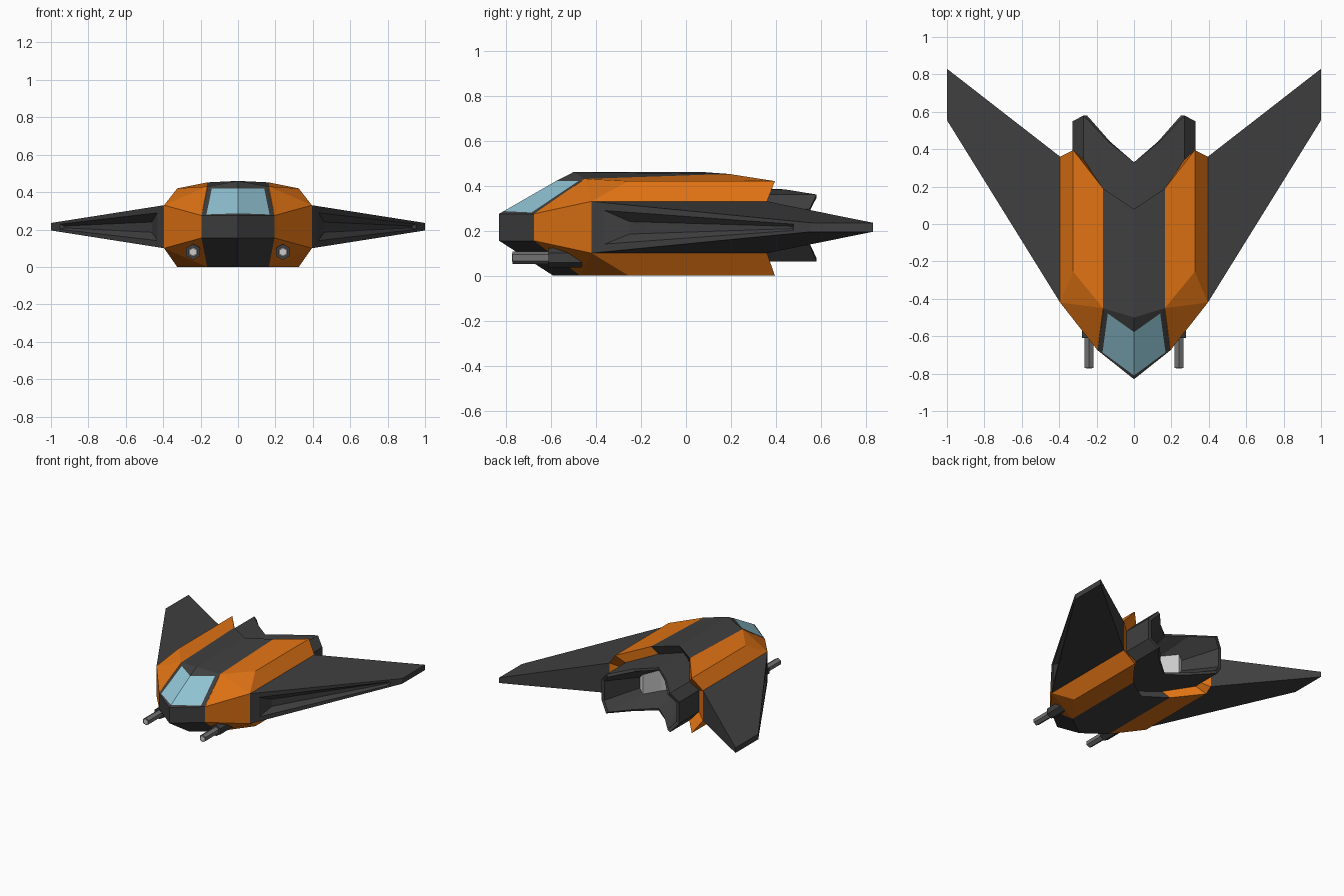
import bpy, bmesh, math
from mathutils import Vector as V, Matrix

if "Cube" in bpy.data.objects:
    bpy.data.objects.remove(bpy.data.objects["Cube"])


def material(name, rgb):
    m = bpy.data.materials.new(name)
    m.diffuse_color = (*rgb, 1)
    m.use_nodes = True
    m.node_tree.nodes["Principled BSDF"].inputs["Base Color"].default_value = m.diffuse_color
    return m


MATS = [material("dark grey", (0.05, 0.05, 0.05)),
        material("orange", (0.74, 0.17, 0.007)),
        material("pale blue glass", (0.28, 0.55, 0.65)),
        material("light grey", (0.6, 0.6, 0.6)),
        material("barrel grey", (0.17, 0.17, 0.17))]
GREY, ORANGE, GLASS, LIGHT, BARREL = range(5)


def finish(name, bm):
    me = bpy.data.meshes.new(name)
    bm.to_mesh(me)
    bm.free()
    for m in MATS:
        me.materials.append(m)
    ob = bpy.data.objects.new(name, me)
    bpy.context.collection.objects.link(ob)
    return ob


def build(name, faces, sides=(1, -1)):
    """Flat faces (points, colour) given for +x, repeated on each side."""
    bm = bmesh.new()
    for s in sides:
        for pts, col in faces:
            f = bm.faces.new([bm.verts.new((p[0] * s, p[1], p[2])) for p in pts])
            f.material_index = col
    bmesh.ops.remove_doubles(bm, verts=bm.verts, dist=0.0005)
    bmesh.ops.recalc_face_normals(bm, faces=bm.faces)
    return finish(name, bm)


def bridge(a, b, cols):
    return [((a[i], a[i + 1], b[i + 1], b[i]), cols[i]) for i in range(len(a) - 1)]


def scaled(ring, sx, sz, dy):
    return [V((p.x * sx, p.y + d, 0.215 + (p.z - 0.215) * sz)) for p, d in zip(ring, dy)]


# Hull outlines, half section from top centre round to bottom centre
front = [V(p) for p in ((0, -.50, .46), (.165, -.45, .43), (.325, -.255, .42), (.395, -.42, .33),
                        (.395, -.42, .10), (.325, -.255, 0), (.165, -.47, 0), (0, -.59, 0))]
rear = [V(p) for p in ((0, .08, .46), (.165, .19, .452), (.325, .395, .42), (.395, .36, .33),
                       (.395, .36, .10), (.325, .395, 0), (.165, .19, 0), (0, .08, 0))]
bands = [GREY] + [ORANGE] * 5 + [GREY]
t0, t1, t2, t3, b3, b2, b1, b0 = front
lip = scaled(rear, .83, .71, [-.05] * 8)
hull = bridge(front, rear, bands) + bridge(rear, lip, bands)

# Nose, hood and windscreen
n0, n1 = V((0, -.83, .275)), V((.195, -.675, .275))
m0, m1 = V((0, -.83, .155)), V((.195, -.675, .155))
h0, h1 = V((0, -.578, .42)), V((.163, -.462, .42))
g_top = h0.lerp(h1, .86)
g_low0 = n0.lerp(h0, .08)
g_low1 = n0.lerp(n1, .87).lerp(g_top, .04)
hull += [((h0, g_top, h1, t1, t0), GREY),
         ((g_low0, g_low1, g_top, h0), GLASS),
         ((n0, n1, g_low1, g_low0), GREY),
         ((n1, h1, g_top, g_low1), GREY),
         ((n0, n1, m1, m0), GREY),
         ((m0, m1, b1, b0), GREY),
         ((n1, h1, t1), ORANGE), ((n1, t1, t3), ORANGE), ((t1, t2, t3), ORANGE),
         ((n1, t3, b3, m1), ORANGE),
         ((m1, b3, b1), ORANGE), ((b1, b3, b2), ORANGE)]
build("hull", hull)

# Engine nozzle: outer sleeve, rim, tapering throat and light end plate
reach = [.25, .25, .185, .19, .19, .185, .25, .25]
tail = scaled(rear, .83, .71, reach)
rim = scaled(tail, .93, .9, [0] * 8)
throat = scaled(tail, .55, .5, [-.23, -.25, -.27, -.25, -.25, -.27, -.25, -.23])
g = [GREY] * 7
nozzle = bridge(lip, tail, g) + bridge(tail, rim, g) + bridge(rim, throat, g)
nozzle += [((throat[i], throat[i + 1], throat[6 - i], throat[7 - i]), LIGHT) for i in range(3)]
build("engine_nozzle", nozzle)

# Wings with a recessed channel along the leading edge
lead = [t3, V((1, .555, .235)), V((1, .555, .195)), b3]
back = [rear[3], V((1, .83, .235)), V((1, .83, .195)), rear[4]]


def on_lead(u, v):
    return lead[0].lerp(lead[1], u).lerp(lead[3].lerp(lead[2], u), v)


mouth = [on_lead(.06, .16), on_lead(.92, .25), on_lead(.92, .75), on_lead(.06, .84)]
floor = [V((.46, -.25, .24)), V((.93, .475, .219)), V((.93, .475, .209)), V((.46, -.25, .185))]


def loop(r):
    return r + r[:1]


wing = (bridge(loop(back), loop(lead), g) + bridge(loop(lead), loop(mouth), g)
        + bridge(loop(mouth), loop(floor), g) + [(floor, GREY), (back, GREY)])
build("right_wing", wing, (1,))
build("left_wing", wing, (-1,))


# Cannons: six-sided barrel in a dark mount with a pale muzzle plate
def cannon(name, x):
    bm = bmesh.new()
    for r, y0, y1, col in ((.043, -.61, -.45, GREY), (.028, -.77, -.58, BARREL),
                           (.018, -.772, -.768, LIGHT)):
        old = set(bm.faces)
        bmesh.ops.create_cone(bm, cap_ends=True, segments=6, radius1=r, radius2=r, depth=y1 - y0,
                              matrix=Matrix.Translation((x, (y0 + y1) / 2, .08))
                              @ Matrix.Rotation(math.pi / 2, 4, 'X'))
        for f in bm.faces:
            if f not in old:
                f.material_index = col
    finish(name, bm)


cannon("right_cannon", .24)
cannon("left_cannon", -.24)
